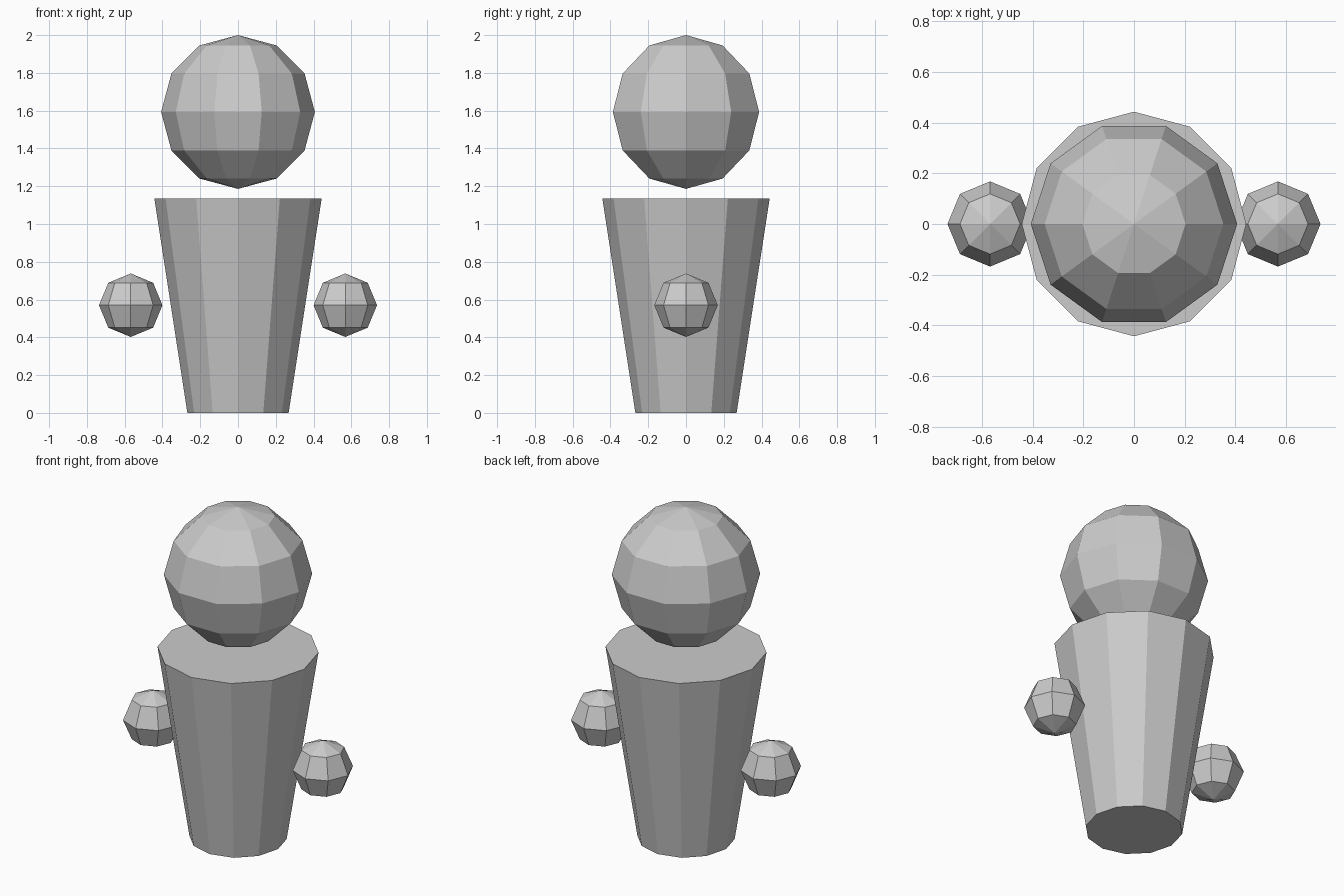
import bpy
import math

if "Cube" in bpy.data.objects:
    bpy.data.objects.remove(bpy.data.objects["Cube"])

grey = bpy.data.materials.new("light grey")
grey.diffuse_color = (0.6, 0.6, 0.6, 1)
grey.use_nodes = True
grey.node_tree.nodes["Principled BSDF"].inputs["Base Color"].default_value = grey.diffuse_color


def finish(name):
    """Name the new object, colour it and keep its faces flat."""
    obj = bpy.context.object
    obj.name = name
    obj.data.materials.append(grey)
    bpy.ops.object.shade_flat()


# Tapered body, narrow at the foot
bpy.ops.mesh.primitive_cone_add(vertices=12, radius1=0.268, radius2=0.443,
                                depth=1.136, location=(0, 0, 0.568))
finish("body")

# Floating head, with a corner facing front and back
bpy.ops.mesh.primitive_uv_sphere_add(segments=10, ring_count=6, radius=0.407,
                                     location=(0, 0, 1.593),
                                     rotation=(0, 0, math.pi / 2))
finish("head")

# Floating hands on both sides
for side, name in ((-1, "left_hand"), (1, "right_hand")):
    bpy.ops.mesh.primitive_uv_sphere_add(segments=8, ring_count=4, radius=0.168,
                                         location=(side * 0.568, 0, 0.57))
    finish(name)
